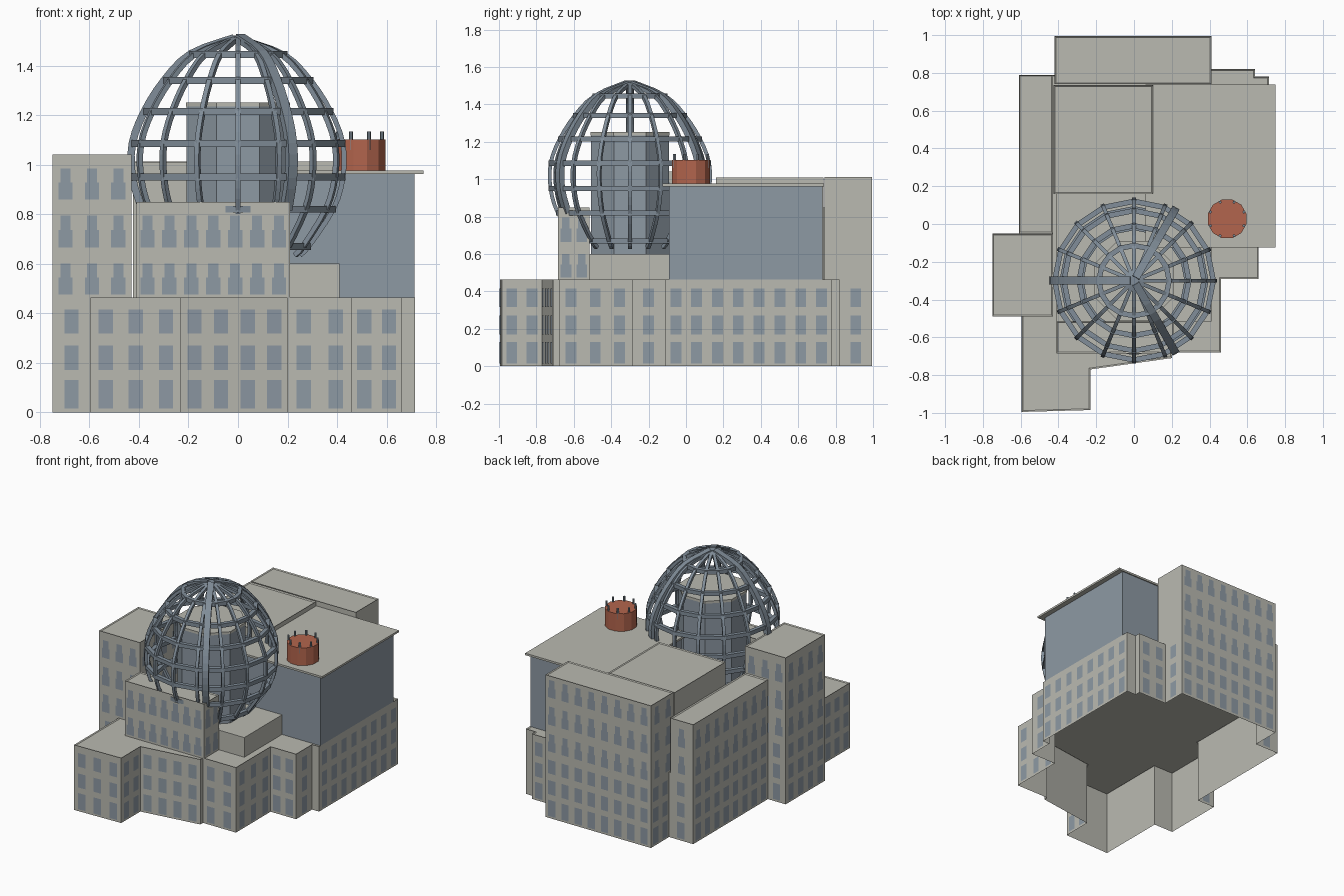
import bpy, bmesh, math
from mathutils import Vector

if "Cube" in bpy.data.objects:
    bpy.data.objects.remove(bpy.data.objects["Cube"])


def material(name, rgb):
    m = bpy.data.materials.new(name)
    m.diffuse_color = (*rgb, 1)
    m.use_nodes = True
    m.node_tree.nodes["Principled BSDF"].inputs["Base Color"].default_value = m.diffuse_color
    return m


STONE = material("pale_stone", (0.49, 0.49, 0.44))
GLASS = material("blue_grey_glass", (0.27, 0.32, 0.37))
STEEL = material("steel_blue", (0.22, 0.27, 0.32))
BRICK = material("brick_red", (0.45, 0.13, 0.075))


def finish(name, bm, mat, fix=True):
    if fix:
        bmesh.ops.recalc_face_normals(bm, faces=bm.faces[:])
    me = bpy.data.meshes.new(name)
    bm.to_mesh(me)
    bm.free()
    me.materials.append(mat)
    ob = bpy.data.objects.new(name, me)
    bpy.context.collection.objects.link(ob)
    return ob


def prism(name, pts, z0, z1, mat, bottom=True, parapet=False):
    """Extruded footprint (counter-clockwise), optional low parapet rim."""
    bm = bmesh.new()
    lo = [bm.verts.new((x, y, z0)) for x, y in pts]
    hi = [bm.verts.new((x, y, z1)) for x, y in pts]
    n = len(pts)
    for i in range(n):
        j = (i + 1) % n
        bm.faces.new((lo[i], lo[j], hi[j], hi[i]))
    top = bm.faces.new(hi)
    if bottom:
        bm.faces.new(lo[::-1])
    bm.normal_update()
    if parapet:
        bmesh.ops.inset_region(bm, faces=[top], thickness=0.01, depth=0)
        bmesh.ops.translate(bm, verts=top.verts[:], vec=(0, 0, -0.006))
    return finish(name, bm, mat, fix=False)


def rect(x0, x1, y0, y1):
    return [(x0, y0), (x1, y0), (x1, y1), (x0, y1)]


def windows(name, walls, rows, pitch=0.1, width=0.058, notch=False):
    """Thin window panes laid on each wall (p, q), outside on the right of p->q."""
    bm = bmesh.new()
    for p, q in walls:
        p, q = Vector((*p, 0)), Vector((*q, 0))
        d = q - p
        length = d.length
        if length < 0.1:
            continue
        d.normalize()
        off = Vector((d.y, -d.x, 0)) * 0.003
        count = max(1, int(length / pitch))
        for k in range(count):
            c = p + d * (length * (k + 0.5) / count) + off
            for z0, z1 in rows:
                zm = z0 + (z1 - z0) * 0.55
                parts = [(z0, zm, width), (zm, z1, width * 0.7)] if notch else [(z0, z1, width)]
                for a, b, w in parts:
                    h = d * (w / 2)
                    bm.faces.new([bm.verts.new(v) for v in (
                        c - h + Vector((0, 0, a)), c + h + Vector((0, 0, a)),
                        c + h + Vector((0, 0, b)), c - h + Vector((0, 0, b)))])
    return finish(name, bm, GLASS, fix=False)


def edges(pts):
    return list(zip(pts, pts[1:] + pts[:1]))


# Base storeys, open underneath
foot = [(-.595, -.995), (-.23, -.985), (-.23, -.77), (.2, -.71), (.2, -.68), (.46, -.68),
        (.46, -.29), (.66, -.29), (.66, -.11), (.715, -.11), (.715, .78), (.64, .78),
        (.64, .82), (.41, .82), (.41, .995), (-.42, .995), (-.42, .79), (-.61, .79),
        (-.61, -.05), (-.75, -.05), (-.75, -.49), (-.595, -.49)]
prism("base_building", foot, 0, .463, STONE, bottom=False, parapet=True)
windows("base_windows", edges(foot), [(.015, .13), (.17, .27), (.318, .415)])

# Upper blocks
R2 = [(.475, .6), (.665, .795)]
R3 = R2 + [(.86, .985)]
tower = rect(-.75, -.43, -.49, -.05)
prism("left_tower", tower, .46, 1.042, STONE, parapet=True)
windows("left_tower_windows", edges(tower), R3, notch=True)

wing = rect(-.61, -.43, -.05, .79)
prism("left_wing", wing, .46, .85, STONE, parapet=True)
windows("left_wing_windows", edges(wing)[2:], R2, notch=True)

back = rect(-.42, .41, .74, .995)
prism("back_block", back, .46, 1.012, STONE, parapet=True)
windows("back_block_windows", edges(back)[2:], R3, notch=True)

front = rect(-.41, .21, -.685, -.515)
prism("front_block", front, .46, .85, STONE, parapet=True)
windows("front_block_windows", [e for i, e in enumerate(edges(front)) if i != 2], R2,
        pitch=.085, notch=True)

prism("raised_block", rect(-.425, .1, .16, .735), .46, 1.008, STONE, parapet=True)
prism("low_terrace", rect(-.41, .41, -.515, .16), .46, .6, STONE)

# Hall with overhanging roof slab
prism("hall", rect(.1, .713, -.09, .73), .46, .962, GLASS)
prism("hall_roof", rect(.06, .75, -.125, .738), .962, .976, STONE)

# Octagonal core within the dome
CX, CY = 0, -.3


def ngon(n, r, cx, cy, phase=0.0):
    return [(cx + r * math.cos(2 * math.pi * (i + phase) / n),
             cy + r * math.sin(2 * math.pi * (i + phase) / n)) for i in range(n)]


prism("core", ngon(8, .225, CX, CY, .5), .6, 1.235, GLASS)
prism("core_roof", ngon(8, .228, CX, CY, .5), 1.235, 1.252, STONE)

# Dome cage: profile of (radius, height)
prof = [(.25, .635), (.285, .67), (.385, .82), (.424, .95), (.424, 1.085),
        (.375, 1.215), (.295, 1.34), (.19, 1.445), (.015, 1.51)]


def smooth(pts, sub=3):
    """Catmull-Rom points through the profile."""
    v = [Vector(p) for p in pts]
    v = [v[0] * 2 - v[1]] + v + [v[-1] * 2 - v[-2]]
    out = []
    for i in range(1, len(v) - 2):
        a, b, c, d = v[i - 1:i + 3]
        for s in range(sub):
            t = s / sub
            out.append(.5 * (2 * b + (c - a) * t + (2 * a - 5 * b + 4 * c - d) * t * t
                             + (3 * b - a - 3 * c + d) * t ** 3))
    return out + [v[-2]]


def bridge(bm, loops, closed):
    """Join square cross-sections into a bar."""
    loops = [[bm.verts.new(p) for p in l] for l in loops]
    n = len(loops)
    for i in range(n if closed else n - 1):
        a, b = loops[i], loops[(i + 1) % n]
        for k in range(4):
            m = (k + 1) % 4
            bm.faces.new((a[k], a[m], b[m], b[k]))
    if not closed:
        bm.faces.new(loops[0])
        bm.faces.new(loops[-1][::-1])


def rib(bm, angle, path, width, inner, outer):
    rad = Vector((math.cos(angle), math.sin(angle), 0))
    side = Vector((-rad.y, rad.x, 0)) * (width / 2)
    loops = []
    for i, p in enumerate(path):
        t = (path[min(i + 1, len(path) - 1)] - path[max(i - 1, 0)]).normalized()
        nrm = rad * t.y + Vector((0, 0, -t.x))
        c = Vector((CX, CY, 0)) + rad * p.x + Vector((0, 0, p.y))
        loops.append([c - side - nrm * inner, c + side - nrm * inner,
                      c + side + nrm * outer, c - side + nrm * outer])
    bridge(bm, loops, False)


SIDES = 16
bm = bmesh.new()
for i in range(SIDES):
    rib(bm, 2 * math.pi * i / SIDES, smooth(prof), .02, .01, .01)
finish("dome_ribs", bm, STEEL)

bm = bmesh.new()
for deg in (60, 180, 300):
    rib(bm, math.radians(deg), smooth(prof[2:]), .042, .012, .018)
finish("dome_main_ribs", bm, STEEL)

bm = bmesh.new()
for r, z in prof[1:-1]:
    loops = []
    for i in range(SIDES):
        a = 2 * math.pi * i / SIDES
        loops.append([(CX + (r + dr) * math.cos(a), CY + (r + dr) * math.sin(a), z + dz)
                      for dr, dz in ((-.018, -.014), (.01, -.014), (.01, .014), (-.018, .014))])
    bridge(bm, loops, True)
finish("dome_rings", bm, STEEL)
prism("dome_cap", ngon(8, .025, CX, CY), 1.495, 1.522, STEEL)

# Round roof tank with posts
prism("roof_tank", ngon(12, .106, .493, .027, .5), .97, 1.102, BRICK)
for i, (x, y) in enumerate(ngon(8, .096, .493, .027, .5)):
    prism("tank_post_%d" % (i + 1), ngon(6, .008, x, y), 1.06, 1.135, STEEL)
